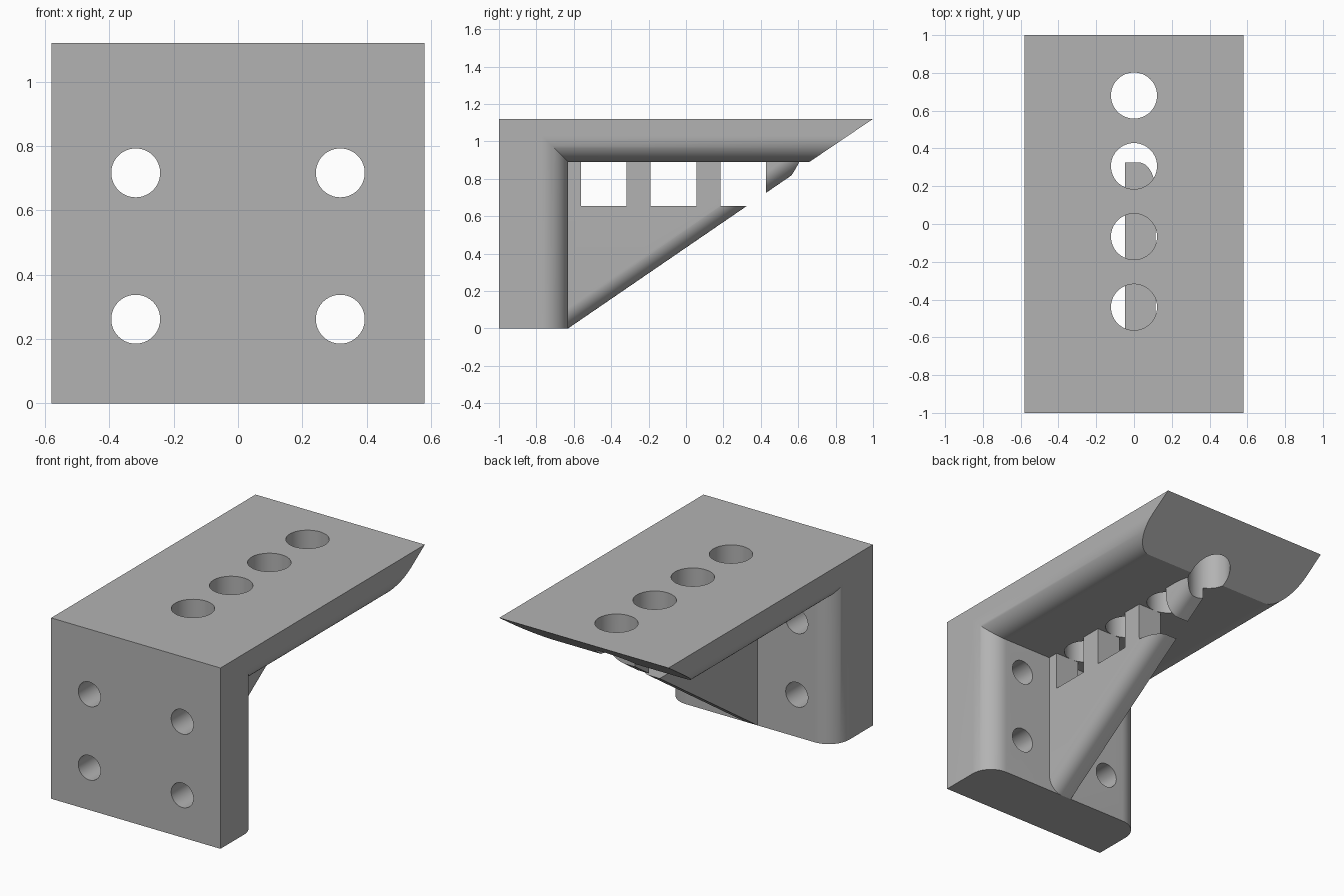
import bpy, bmesh, math
from mathutils import Matrix

if "Cube" in bpy.data.objects:
    bpy.data.objects.remove(bpy.data.objects["Cube"], do_unlink=True)

HALF_W, TOP = 0.58, 1.12
BACK, UNDER = -0.63, 0.89          # inner faces of the two plates
ROUND = 0.14                       # radius of the inner long edges
SLOPE = 0.685                      # rise over run of the gusset and plate end
HOLE_R = 0.122
hole_ys = [0.68 - 0.3735 * i for i in range(4)]

grey = bpy.data.materials.new("plain_grey")
grey.use_nodes = True
grey.diffuse_color = (0.45, 0.45, 0.45, 1)
grey.node_tree.nodes["Principled BSDF"].inputs["Base Color"].default_value = grey.diffuse_color


def finish(name, bm):
    bmesh.ops.recalc_face_normals(bm, faces=bm.faces)
    mesh = bpy.data.meshes.new(name)
    bm.to_mesh(mesh)
    bm.free()
    mesh.materials.append(grey)
    ob = bpy.data.objects.new(name, mesh)
    bpy.context.collection.objects.link(ob)
    return ob


def box(name, lo, hi):
    bm = bmesh.new()
    size = [b - a for a, b in zip(lo, hi)]
    mid = [(a + b) / 2 for a, b in zip(lo, hi)]
    bmesh.ops.create_cube(bm, size=1, matrix=Matrix.Translation(mid) @ Matrix.Diagonal((*size, 1)))
    return finish(name, bm)


def cylinder(name, centre, radius, depth, along_y=False):
    bm = bmesh.new()
    turn = Matrix.Rotation(math.pi / 2 if along_y else 0, 4, 'X')
    bmesh.ops.create_cone(bm, cap_ends=True, segments=64, radius1=radius, radius2=radius,
                          depth=depth, matrix=Matrix.Translation(centre) @ turn)
    return finish(name, bm)


def combine(ob, tool, operation):
    """Apply a boolean and discard the tool object."""
    tool.hide_render = True
    mod = ob.modifiers.new("cut", 'BOOLEAN')
    mod.operation, mod.solver, mod.object = operation, 'EXACT', tool
    bpy.context.view_layer.objects.active = ob
    bpy.ops.object.modifier_apply(modifier=mod.name)
    bpy.data.objects.remove(tool, do_unlink=True)


# L-shaped plates: one rounded section swept through a mitred corner
section = []                       # (x, distance outward from the inner face)
for i in range(17):
    a = math.pi / 2 * i / 16
    section.append((HALF_W - ROUND + ROUND * math.cos(a), ROUND - ROUND * math.sin(a)))
section += [(-x, t) for x, t in reversed(section)]
outer = [(-HALF_W, None), (HALF_W, None)]


def station(bm, place):
    ring = []
    for x, t in section + outer:
        dv, dh = (BACK + 1, TOP - UNDER) if t is None else (t, t)
        ring.append(bm.verts.new((x, *place(dv, dh))))
    return ring


bm = bmesh.new()
rings = [station(bm, lambda dv, dh: (BACK - dv, 0)),
         station(bm, lambda dv, dh: (BACK - dv, UNDER + dh)),
         station(bm, lambda dv, dh: (1 - (TOP - UNDER - dh) / (TOP - UNDER) * 0.34, UNDER + dh))]
for a, b in zip(rings, rings[1:]):
    for i in range(len(a)):
        j = (i + 1) % len(a)
        bm.faces.new((a[i], a[j], b[j], b[i]))
bm.faces.new(rings[0])
bm.faces.new(rings[-1])
bracket = finish("bracket", bm)

# Diagonal gusset with one rounded lower edge
y0, z1 = BACK - 0.07, 0.95
corners = [(y0, (y0 - BACK) * SLOPE), (y0, z1), (BACK + z1 / SLOPE, z1)]
bm = bmesh.new()
left = [bm.verts.new((0.115, y, z)) for y, z in corners]
right = [bm.verts.new((-0.048, y, z)) for y, z in corners]
bm.faces.new(left)
bm.faces.new(right[::-1])
for i in range(3):
    j = (i + 1) % 3
    bm.faces.new((left[i], right[i], right[j], left[j]))
bmesh.ops.recalc_face_normals(bm, faces=bm.faces)
edge = bm.edges.get((left[0], left[2]))
bmesh.ops.bevel(bm, geom=[edge], offset=0.09, segments=14, profile=0.5, affect='EDGES')
gusset = finish("gusset", bm)
combine(gusset, box("floor_cutter", (-1, -2, -1), (1, 2, 0)), 'DIFFERENCE')

# Clearance notches in the gusset below the holes
for y in hole_ys[1:]:
    combine(gusset, box("notch_cutter", (-1, y - HOLE_R, 0.655), (1, y + HOLE_R, 0.92)), 'DIFFERENCE')
combine(bracket, gusset, 'UNION')

# Row of holes through the top plate; the end one also trims the gusset
for i, y in enumerate(hole_ys):
    low = 0.5 if i == 0 else 0.75
    combine(bracket, cylinder("hole_cutter", (0, y, (low + 1.3) / 2), HOLE_R, 1.3 - low), 'DIFFERENCE')

# Four mounting holes through the front plate
for x in (-0.318, 0.318):
    for z in (0.262, 0.717):
        combine(bracket, cylinder("mount_cutter", (x, -0.82, z), 0.076, 0.6, True), 'DIFFERENCE')

# Smooth the rounded surfaces, keep edges sharp
bpy.ops.object.select_all(action='DESELECT')
bracket.select_set(True)
bpy.context.view_layer.objects.active = bracket
bpy.ops.object.shade_smooth_by_angle(angle=math.radians(30))
